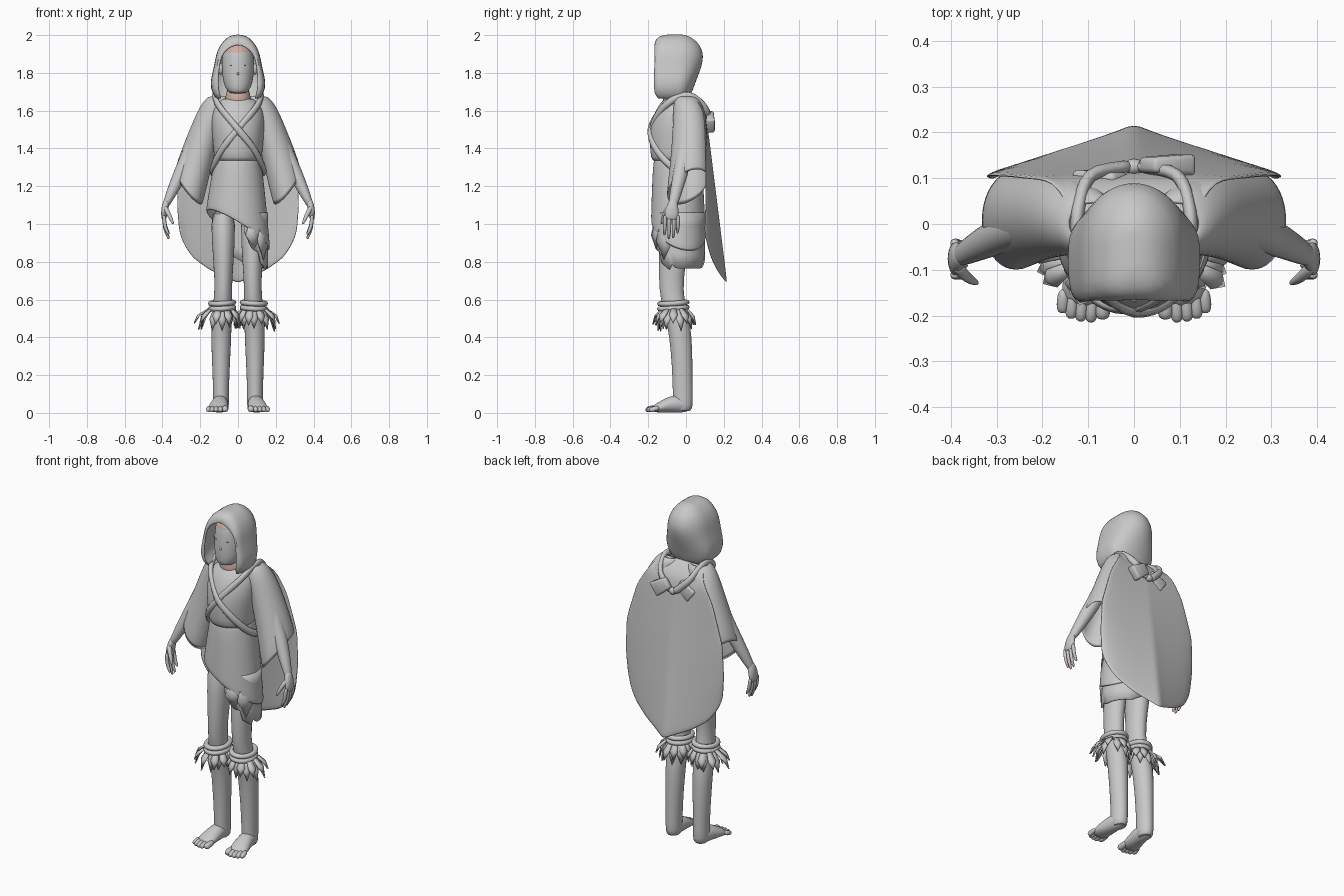
import bpy, bmesh, random
from math import sin, cos, pi, radians
from mathutils import Vector as V, Matrix

random.seed(4)
if "Cube" in bpy.data.objects:
    bpy.data.objects.remove(bpy.data.objects["Cube"])


def material(name, colour):
    m = bpy.data.materials.new(name)
    m.use_nodes = True
    m.diffuse_color = (*colour, 1)
    m.node_tree.nodes["Principled BSDF"].inputs["Base Color"].default_value = (*colour, 1)
    return m


GREY = material("plain grey", (0.58, 0.58, 0.58))
SKIN = material("warm skin", (0.63, 0.42, 0.36))
DARK = material("dark eye", (0.15, 0.15, 0.15))


def finish(name, bm, mats=(GREY,), sub=0, thick=0, rule=None):
    """Turn a bmesh into a smooth object; rule picks the second material."""
    bmesh.ops.remove_doubles(bm, verts=bm.verts, dist=.0001)
    bmesh.ops.recalc_face_normals(bm, faces=bm.faces)
    for f in bm.faces:
        f.smooth = True
        if rule and rule(f.calc_center_median()):
            f.material_index = 1
    me = bpy.data.meshes.new(name)
    bm.to_mesh(me)
    bm.free()
    for m in mats:
        me.materials.append(m)
    me.set_sharp_from_angle(angle=radians(60))
    ob = bpy.data.objects.new(name, me)
    bpy.context.collection.objects.link(ob)
    if thick:
        mod = ob.modifiers.new("thickness", 'SOLIDIFY')
        mod.thickness, mod.offset = thick, 0
    if sub:
        mod = ob.modifiers.new("smooth", 'SUBSURF')
        mod.levels = mod.render_levels = sub


def loft(name, rings, closed=True, caps=True, **kw):
    bm = bmesh.new()
    rows = [[bm.verts.new(p) for p in r] for r in rings]
    n = len(rows[0])
    for a, b in zip(rows, rows[1:]):
        for i in range(n if closed else n - 1):
            j = (i + 1) % n
            bm.faces.new((a[i], a[j], b[j], b[i]))
    if closed and caps:
        bm.faces.new(rows[0])
        bm.faces.new(rows[-1])
    finish(name, bm, **kw)


def oval(cx, cy, z, rx, ry, n=20):
    return [V((cx + rx * cos(2 * pi * i / n), cy + ry * sin(2 * pi * i / n), z)) for i in range(n)]


def table(keys, t):
    """Piecewise linear lookup in (key, value) pairs of rising key."""
    if t <= keys[0][0]:
        return keys[0][1]
    for (a, p), (b, q) in zip(keys, keys[1:]):
        if t <= b:
            return p + (q - p) * (t - a) / (b - a)
    return keys[-1][1]


def tube(name, path, radii, ref=(0, 0, 1), n=10, s=1, **kw):
    """Oval tube with rounded ends along a path; s = -1 mirrors it."""
    path = [V(p) for p in path]
    rings = []
    last = len(path) - 1
    for i, p in enumerate(path):
        d = (path[min(i + 1, last)] - path[max(i - 1, 0)]).normalized()
        a = d.cross(V(ref)).normalized()
        b = a.cross(d)
        ra, rb = radii[min(i, len(radii) - 1)]
        def ring(off, k):
            return [p + d * off + a * (ra * k * cos(2 * pi * j / n)) + b * (rb * k * sin(2 * pi * j / n))
                    for j in range(n)]
        if i == 0:
            rings.append(ring(-0.6 * rb, 0.55))
        rings.append(ring(0, 1))
        if i == last:
            rings.append(ring(0.6 * rb, 0.55))
    loft(name, [[V((s * q.x, q.y, q.z)) for q in r] for r in rings], **kw)


def spline(pts, steps=4):
    pts = [V(p) for p in pts]
    ext = [pts[0]] + pts + [pts[-1]]
    out = []
    for a, b, c, d in zip(ext, ext[1:], ext[2:], ext[3:]):
        for k in range(steps):
            t = k / steps
            out.append((b * 2 + (c - a) * t + (a * 2 - b * 5 + c * 4 - d) * t**2
                        + (b * 3 - a - c * 3 + d) * t**3) / 2)
    return out + [pts[-1]]


def ball(name, centre, size, mat=GREY):
    bm = bmesh.new()
    bmesh.ops.create_uvsphere(bm, u_segments=12, v_segments=8, radius=1,
                              matrix=Matrix.Translation(centre) @ Matrix.Diagonal((*size, 1)))
    finish(name, bm, mats=(mat,))


def leaf(name, base, out, reach, drop, width):
    """Pointed folded leaf hanging from base and flaring along out."""
    base, out, bm = V(base), V(out), bmesh.new()
    side = V((-out.y, out.x, 0)) * width
    down = V((0, 0, -drop))
    mid = base + out * reach * 0.7 + down * 0.5
    pts = [base - side * 0.5, base + side * 0.5, mid + side, base + out * reach + down, mid - side, mid + out * 0.008]
    v = [bm.verts.new(p) for p in pts]
    for f in ((0, 1, 5), (1, 2, 5), (2, 3, 5), (3, 4, 5), (4, 0, 5)):
        bm.faces.new([v[i] for i in f])
    finish(name, bm, thick=0.007)


# Head, neck and hood
loft("head", [oval(0, cy, z, rx, ry) for z, cy, rx, ry in (
    (1.69, -.115, .035, .035), (1.703, -.1, .058, .062), (1.74, -.08, .077, .088), (1.8, -.07, .086, .097),
    (1.86, -.062, .087, .1), (1.91, -.058, .083, .097), (1.94, -.055, .07, .085), (1.965, -.05, .03, .045))],
    mats=(GREY, SKIN), sub=1, rule=lambda c: c.z > 1.915)
loft("neck", [oval(0, cy, z, r, r) for z, cy, r in ((1.6, -.05, .08), (1.67, -.055, .068), (1.74, -.06, .055))],
     mats=(SKIN,), sub=1)
ball("nose", (0, -.162, 1.795), (.007, .009, .008))
for s in (1, -1):
    ball("ear", (s * .09, -.075, 1.82), (.012, .02, .03))
    ball("eye", (s * .037, -.151, 1.838), (.006, .004, .003), DARK)


def hood_row(z, w, gap, front, back):
    half = [(gap, front), ((gap + w) / 2, front - .002), (w * .97, front + .015), (w, front / 2 - .02)]
    for k in range(6):
        a = k * pi / 10
        half.append((w * cos(a), -.04 + (back + .04) * sin(a)))
    half[-1] = (0, back)
    return [V((x, y, z)) for x, y in half] + [V((-x, y, z)) for x, y in half[-2::-1]]


loft("hood", [hood_row(*r) for r in (
    (1.662, .105, .085, -.14, .012), (1.69, .134, .098, -.165, .026), (1.75, .145, .104, -.166, .047),
    (1.81, .128, .1, -.164, .072), (1.87, .117, .092, -.163, .09), (1.91, .108, .072, -.163, .086),
    (1.937, .094, .038, -.163, .074), (1.95, .087, 0, -.163, .066), (1.982, .06, 0, -.155, .034),
    (1.997, .028, 0, -.12, 0), (1.999, 0, 0, -.08, -.03))],
    closed=False, sub=1, thick=.008)

# Blouse and wrapped skirt
loft("blouse", [oval(0, cy, z, rx, ry, 24) for z, cy, rx, ry in (
    (1.668, -.045, .075, .065), (1.655, -.045, .095, .078), (1.61, -.045, .138, .115), (1.52, -.05, .143, .144),
    (1.42, -.05, .133, .143), (1.345, -.05, .127, .137), (1.325, -.05, .115, .122))], sub=1)


def skirt_hem(a):
    return .965 - .1 * cos(a) - .045 * sin(a)


skirt = []
for k in range(7):
    t = k / 6
    skirt.append([V((p.x, p.y, 1.35 + (skirt_hem(2 * pi * i / 32) - 1.35) * t))
                  for i, p in enumerate(oval(0, -.045 + .005 * t, 0, .115 + .052 * t**.8, .12 + .022 * t**.6, 32))])
loft("skirt", skirt, caps=False, sub=1, thick=.008)

# Torn under layer on the left side, with ragged flaps over it
ragged = ((-78, .96), (-62, .87), (-45, .85), (-43, .8), (-18, .755), (-16, .79), (-5, .765), (60, .765), (120, .86))
under = []
for k in range(5):
    row = []
    for i in range(33):
        deg = -78 + i * 204 / 32
        a = radians(deg)
        row.append(V((.155 * cos(a), -.04 + .136 * sin(a), 1.06 + (table(ragged, deg) - 1.06) * k / 4)))
    under.append(row)
loft("under_skirt", under, closed=False, thick=.008)
for deg, drop, width in ((-58, .14, .05), (-33, .2, .05)):
    a = radians(deg)
    leaf("torn_flap", (.154 * cos(a), -.04 + .134 * sin(a), 1.01), (cos(a), sin(a), 0), .004, drop, width)

# Back cape: a sheet widening downward to a rounded point
cape_width = ((0, .135), (.04, .155), (.11, .19), (.25, .25), (.55, .316), (.8, .324), (1, .312))
cape_hem = ((0, .685), (.48, .755), (.77, .82), (.92, .89), (1, .96))
cape_depth = ((.69, .217), (1.6, .1), (1.64, .08), (1.68, .02))
cape = []
for k in range(17):
    t = k / 16
    row = []
    for i in range(25):
        u = i / 12 - 1
        z = 1.68 + (table(cape_hem, abs(u)) - 1.68) * t
        row.append(V((table(cape_width, t) * u, table(cape_depth, z) - .085 * t**1.5 * abs(u)**.85, z)))
    cape.append(row)
loft("cape", cape, closed=False, sub=1, thick=.008)

for s in (1, -1):
    # Wide draped sleeve with a slanted hem
    rings = []
    for cx, cy, z, rx, ry, slant in ((.09, 0, 1.675, .05, .045, 0), (.1, .005, 1.66, .075, .068, 0),
                                     (.142, .018, 1.58, .074, .083, .1), (.178, .02, 1.48, .074, .089, .25),
                                     (.222, .016, 1.34, .075, .097, .6), (.262, .008, 1.19, .073, .11, 1)):
        rings.append([V((s * p.x, p.y, z + slant * (.085 * (p.x - cx) / rx + .045 * (p.y - cy) / ry)))
                      for p in oval(cx, cy, 0, rx, ry)])
    loft("sleeve", rings, caps=False, sub=1, thick=.008)

    # Arm, hand and fingers
    tube("arm", [(.2, 0, 1.5), (.26, -.01, 1.36), (.305, -.03, 1.265), (.345, -.05, 1.18), (.382, -.07, 1.1)],
         [(.045, .045), (.046, .044), (.042, .04), (.034, .032), (.026, .02)], ref=(1, 0, 0), s=s, sub=1)
    tube("hand", [(.378, -.068, 1.12), (.39, -.074, 1.075), (.392, -.078, 1.03)],
         [(.025, .02), (.038, .02), (.04, .015)], ref=(1, 0, 0), s=s, sub=1)
    for k in range(4):
        y = -.111 + .023 * k
        length = (.085, .105, .1, .075)[k]
        tube("finger", [(.392, y, 1.04), (.388, y, 1.03 - length * .5), (.376, y - .002, 1.03 - length * .8),
                        (.368, y - .003, 1.03 - length)],
             [(.012, .012), (.011, .011), (.009, .009), (.007, .007)], ref=(0, 1, 0), n=8, s=s, sub=1,
             mats=(GREY, SKIN), rule=lambda c: c.z < .955)
    tube("thumb", [(.385, -.095, 1.085), (.365, -.118, 1.05), (.345, -.128, 1.005)],
         [(.015, .015), (.013, .013), (.008, .008)], ref=(0, 1, 0), n=8, s=s, sub=1)

    # Leg, foot and toes
    loft("leg", [oval(s * cx, cy, z, rx, ry) for z, cx, cy, rx, ry in (
        (1.1, .08, -.045, .068, .085), (.9, .077, -.065, .062, .08), (.7, .077, -.08, .046, .065),
        (.6, .08, -.073, .048, .063), (.5, .087, -.045, .054, .062), (.4, .089, -.028, .054, .06),
        (.25, .09, -.02, .047, .055), (.12, .09, -.017, .042, .053), (.04, .09, -.017, .043, .054),
        (.004, .09, -.017, .038, .046))], sub=1)
    tube("foot", [(.09, 0, .045), (.095, -.06, .05), (.102, -.115, .036), (.109, -.165, .022)],
         [(.04, .045), (.045, .05), (.052, .036), (.055, .021)], n=14, s=s, sub=1)
    for k in range(5):
        x, r = (.066, .091, .113, .134, .153)[k], .019 if k == 0 else .015
        end = (-.198, -.206, -.204, -.198, -.186)[k]
        tube("toe", [(x, -.15, .026), (x + .002, end + .02, .022), (x + .003, end, r)], [(r * .9, r * .9), (r, r)],
             n=8, s=s, sub=1)

    # Knee cord and hanging leaves
    for z in (.555, .582):
        bpy.ops.mesh.primitive_torus_add(major_segments=28, minor_segments=8, major_radius=.061, minor_radius=.014,
                                         location=(s * .084, -.067, z), rotation=(.06, s * .05, 0))
        ob = bpy.context.object
        ob.name, ob.scale = "knee_cord", (1, 1.15, 1)
        ob.data.materials.append(GREY)
        ob.data.shade_smooth()
    for layer in range(2):
        for k in range(10):
            a = 2 * pi * (k + layer / 2) / 10 + random.uniform(-.12, .12)
            out = V((s * cos(a), sin(a), 0))
            reach = random.uniform(.03, .05) + .045 * max(0, cos(a)) - .018 * layer
            base = V((s * .084, -.06, .56)) + out * .058
            leaf("knee_leaf", base, out, reach, random.uniform(.08, .1) + .03 * layer, .022)

    # Crossed strap over the shoulder, and the bow loop at the back
    tube("strap", spline([(-.02, .125, 1.535), (-.095, .105, 1.61), (-.122, .03, 1.675), (-.122, -.04, 1.672),
                          (-.11, -.095, 1.64), (-.075, -.142, 1.59), (0, -.186 - .004 * s, 1.5),
                          (.075, -.167, 1.41), (.122, -.1, 1.325), (.136, -.02, 1.275), (.1, .07, 1.26)]),
         [(.014, .019)], n=8, s=s)
    bm = bmesh.new()
    spin = Matrix.Translation((s * .07, .112 + s * .017, 1.545)) @ Matrix.Rotation(s * .6, 4, 'Y')
    bmesh.ops.create_cube(bm, size=1, matrix=Matrix.Diagonal((.105, .048, .085, 1)))
    for v in bm.verts:
        if v.co.x * s < 0:
            v.co.z *= .75
            v.co.y *= .7
    bmesh.ops.transform(bm, matrix=spin, verts=bm.verts)
    bmesh.ops.bevel(bm, geom=bm.edges[:], offset=.01, segments=2, profile=.5, affect='EDGES')
    finish("bow_loop", bm)
ball("bow_knot", (0, .125, 1.53), (.022, .018, .02))
